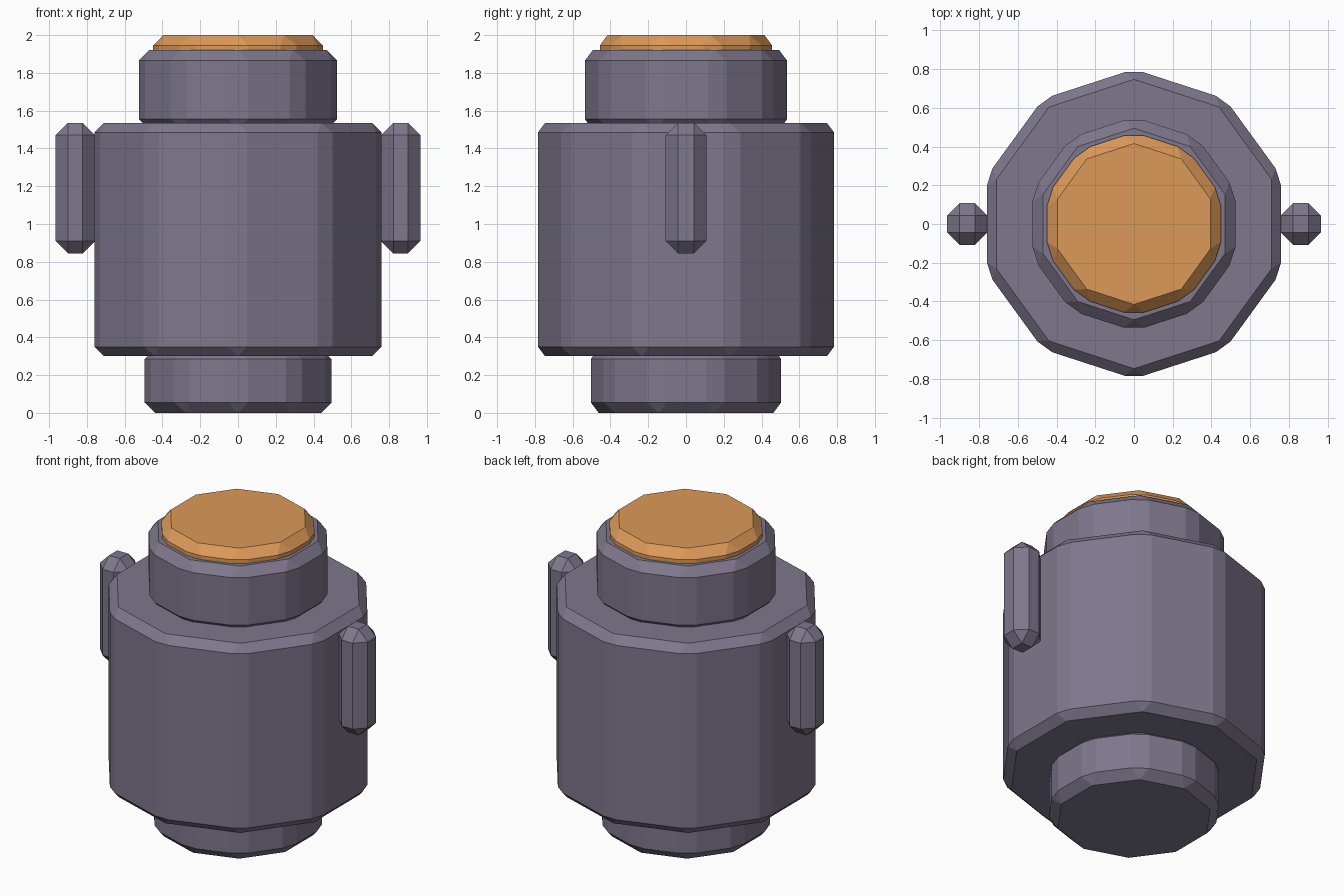
import bpy
import math

old = bpy.data.objects.get("Cube")
if old:
    bpy.data.objects.remove(old, do_unlink=True)


def make_material(name, colour):
    mat = bpy.data.materials.new(name)
    mat.use_nodes = True
    mat.diffuse_color = colour
    mat.node_tree.nodes["Principled BSDF"].inputs["Base Color"].default_value = colour
    return mat


metal = make_material("purple grey metal", (0.21, 0.185, 0.265, 1))
copper = make_material("copper orange", (0.72, 0.32, 0.1, 1))


def finish(obj, name, mat, width):
    """Name, colour and chamfer a part, keeping its faces flat."""
    obj.name = name
    obj.data.materials.append(mat)
    bevel = obj.modifiers.new("chamfer", "BEVEL")
    bevel.width = width
    bevel.segments = 1
    bevel.limit_method = "NONE"


def drum(name, apothem, bottom, top, mat, width):
    """Ten-sided drum with a flat side facing each of left and right."""
    bpy.ops.mesh.primitive_cylinder_add(
        vertices=10, radius=apothem / math.cos(math.pi / 10),
        depth=top - bottom, location=(0, 0, (top + bottom) / 2))
    finish(bpy.context.object, name, mat, width)


# Stacked drums
drum("base_foot", 0.495, 0, 0.34, metal, 0.055)
drum("main_body", 0.76, 0.3, 1.535, metal, 0.05)
drum("neck_collar", 0.525, 1.5, 1.92, metal, 0.055)
drum("top_cap", 0.45, 1.8, 2.0, copper, 0.055)

# Upright side lugs
for side, name in ((1, "left_lug"), (-1, "right_lug")):
    bpy.ops.mesh.primitive_cube_add(size=1, location=(side * 0.861, 0, 1.19))
    lug = bpy.context.object
    for v in lug.data.vertices:
        v.co.x *= 0.208
        v.co.y *= 0.216
        v.co.z *= 0.69
    finish(lug, name, metal, 0.065)
